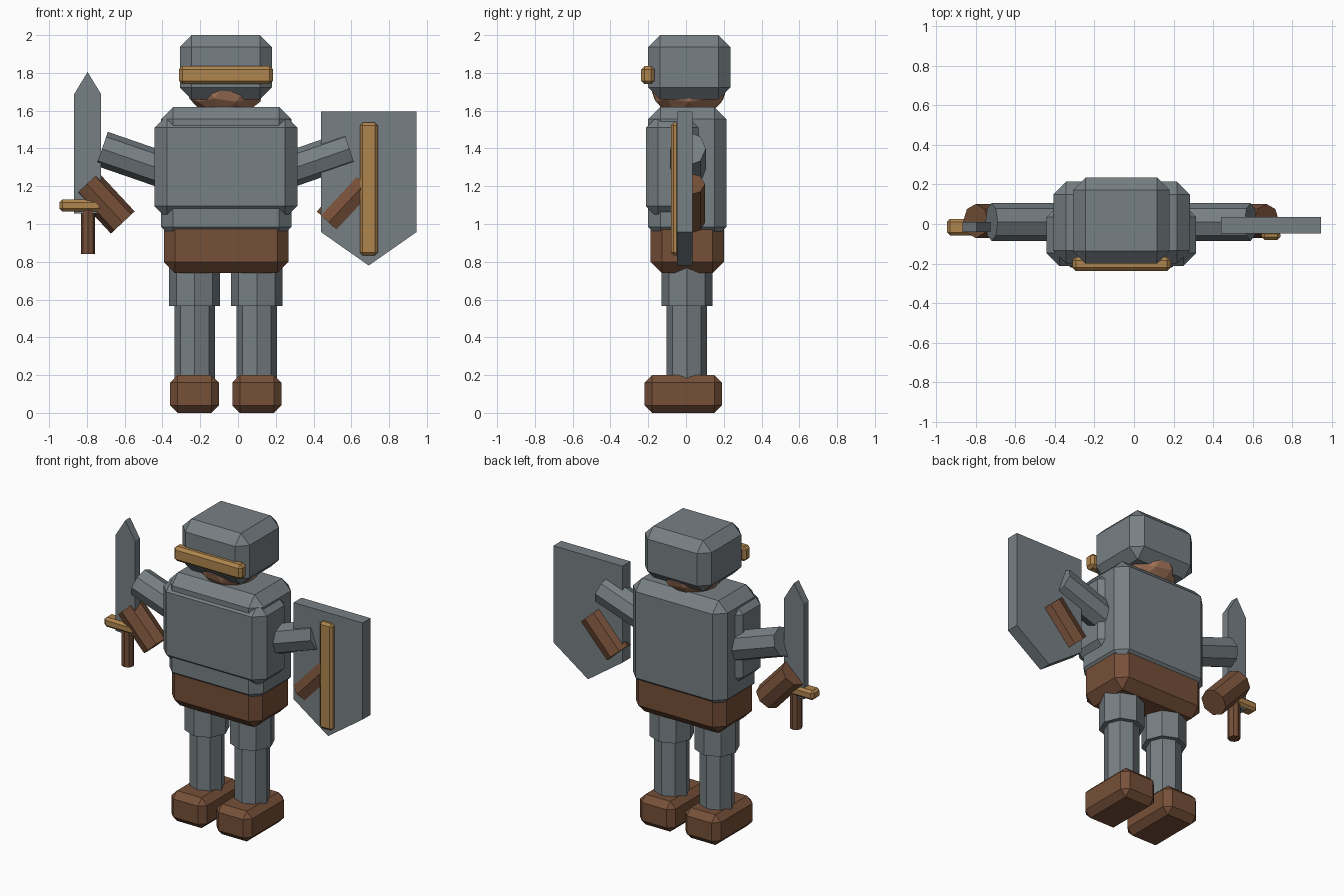
import bpy, bmesh, math
from mathutils import Vector

if "Cube" in bpy.data.objects:
    bpy.data.objects.remove(bpy.data.objects["Cube"])

CX = -0.065  # the figure's own middle line


def material(name, rgb):
    m = bpy.data.materials.new(name)
    m.diffuse_color = (*rgb, 1)
    m.use_nodes = True
    m.node_tree.nodes["Principled BSDF"].inputs["Base Color"].default_value = m.diffuse_color
    return m


STEEL = material("steel_grey", (0.185, 0.215, 0.232))
LEATHER = material("leather_brown", (0.18, 0.079, 0.04))
BRASS = material("brass", (0.43, 0.235, 0.075))
SKIN = material("skin", (0.40, 0.19, 0.11))


def finish(bm, name, mat):
    bmesh.ops.recalc_face_normals(bm, faces=bm.faces)
    mesh = bpy.data.meshes.new(name)
    bm.to_mesh(mesh)
    bm.free()
    mesh.materials.append(mat)
    ob = bpy.data.objects.new(name, mesh)
    bpy.context.collection.objects.link(ob)
    return ob


def block(name, mat, lo, hi, bevel):
    """Chamfered box between two corners."""
    lo, hi = Vector(lo), Vector(hi)
    bm = bmesh.new()
    bmesh.ops.create_cube(bm, size=1)
    for v in bm.verts:
        v.co = (lo + hi) / 2 + v.co * (hi - lo)
    bmesh.ops.bevel(bm, geom=bm.edges[:], offset=bevel, segments=1,
                    profile=0.5, affect='EDGES')
    return finish(bm, name, mat)


def rod(name, mat, a, b, r, sides=8):
    """Straight prism between two points."""
    a, b = Vector(a), Vector(b)
    bm = bmesh.new()
    bmesh.ops.create_cone(bm, cap_ends=True, segments=sides, radius1=r,
                          radius2=r, depth=(b - a).length)
    rot = Vector((0, 0, 1)).rotation_difference(b - a)
    for v in bm.verts:
        v.co = (a + b) / 2 + rot @ v.co
    return finish(bm, name, mat)


def plate(name, mat, outline, y0, y1):
    """Flat outline in x and z, given thickness along y."""
    bm = bmesh.new()
    face = bm.faces.new([bm.verts.new((x, y0, z)) for x, z in outline])
    out = bmesh.ops.extrude_face_region(bm, geom=[face])
    for v in out["geom"]:
        if isinstance(v, bmesh.types.BMVert):
            v.co.y = y1
    return finish(bm, name, mat)


# Legs, boots and arms, one set per side
for side, s in (("left", -1), ("right", 1)):
    x = CX + s * 0.165
    block(side + "_boot", LEATHER, (x - 0.13, -0.22, 0), (x + 0.13, 0.19, 0.2), 0.04)
    rod(side + "_shin", STEEL, (x, 0.005, 0.12), (x, 0.005, 0.62), 0.107)
    rod(side + "_thigh", STEEL, (x, 0.005, 0.565), (x, 0.005, 0.85), 0.136)
    rod(side + "_upper_arm", STEEL, (CX + s * 0.235, 0.01, 1.253),
        (CX + s * 0.655, 0.01, 1.398), 0.095)
    rod(side + "_forearm", LEATHER, (CX + s * 0.735, 0.015, 1.212),
        (CX + s * 0.545, 0.015, 1.008), 0.086)

# Body
block("skirt", LEATHER, (-0.393, -0.188, 0.74), (0.268, 0.2, 1.05), 0.06)
block("torso", STEEL, (-0.408, -0.2, 0.92), (0.282, 0.215, 1.62), 0.065)
block("chest_plate", STEEL, (-0.442, -0.212, 1.03), (0.314, 0.1, 1.575), 0.065)

# Head
bm = bmesh.new()
bmesh.ops.create_icosphere(bm, subdivisions=2, radius=0.215)
for v in bm.verts:
    v.co += Vector((CX, 0.015, 1.76))
finish(bm, "head", SKIN)
block("helmet", STEEL, (-0.308, -0.2, 1.66), (0.18, 0.235, 2.0), 0.063)
block("visor", BRASS, (-0.312, -0.237, 1.74), (0.186, -0.167, 1.837), 0.018)

# Shield
plate("shield", STEEL, [(0.44, 1.595), (0.945, 1.595), (0.945, 0.957),
                        (0.692, 0.78), (0.44, 0.957)], -0.048, 0.035)
block("shield_strip", BRASS, (0.645, -0.08, 0.833), (0.74, -0.035, 1.537), 0.015)

# Sword
plate("blade", STEEL, [(-0.868, 1.055), (-0.725, 1.055), (-0.725, 1.687),
                       (-0.796, 1.805), (-0.868, 1.687)], -0.04, 0.01)
block("sword_guard", BRASS, (-0.945, -0.057, 1.067), (-0.72, 0.026, 1.13), 0.015)
rod("sword_grip", LEATHER, (-0.794, -0.015, 0.84), (-0.794, -0.015, 1.09), 0.038)
